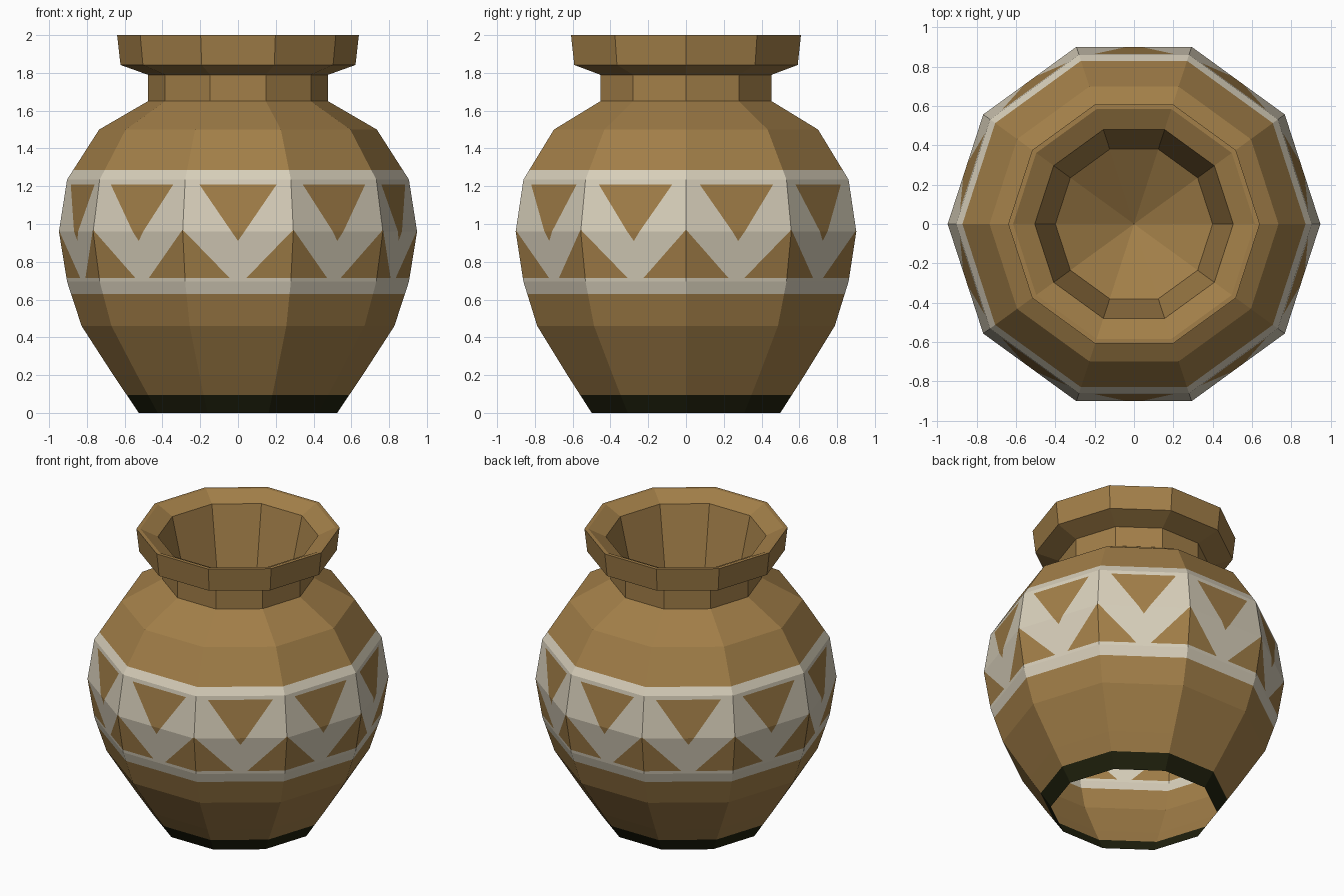
import bpy, bmesh, math
from mathutils import Vector

if "Cube" in bpy.data.objects:
    bpy.data.objects.remove(bpy.data.objects["Cube"])

N = 10
STEP = 2 * math.pi / N


def mat(name, rgb):
    m = bpy.data.materials.new(name)
    m.diffuse_color = (*rgb, 1)
    m.use_nodes = True
    m.node_tree.nodes["Principled BSDF"].inputs["Base Color"].default_value = m.diffuse_color
    return m


clay = mat("brown_clay", (0.36, 0.21, 0.065))
cream = mat("cream_paint", (0.68, 0.62, 0.49))
dark = mat("dark_foot", (0.014, 0.015, 0.004))


def lathe(bm, profile):
    """Ten-sided sweep of (radius, z) points; radius 0 closes to a tip."""
    rings = []
    for r, z in profile:
        if r == 0:
            rings.append([bm.verts.new((0, 0, z))] * N)
        else:
            rings.append([bm.verts.new((r * math.cos(i * STEP), r * math.sin(i * STEP), z))
                          for i in range(N)])
    for a, b in zip(rings, rings[1:]):
        for i in range(N):
            j = (i + 1) % N
            quad = [a[i], a[j], b[j], b[i]]
            bm.faces.new(list(dict.fromkeys(quad)))


def finish(bm, name, mats):
    me = bpy.data.meshes.new(name)
    bm.to_mesh(me)
    bm.free()
    for m in mats:
        me.materials.append(m)
    ob = bpy.data.objects.new(name, me)
    bpy.context.collection.objects.link(ob)
    return ob


def cut(bm, faces, co, no):
    geom = set(faces)
    for f in faces:
        geom.update(f.edges)
        geom.update(f.verts)
    bmesh.ops.bisect_plane(bm, geom=list(geom), plane_co=co, plane_no=no, dist=1e-5)


# Outer body, open underneath
bm = bmesh.new()
lathe(bm, [(0.525, 0), (0.66, 0.2), (0.828, 0.46), (0.905, 0.695), (0.948, 0.96),
           (0.905, 1.235), (0.735, 1.5), (0.477, 1.65), (0.477, 1.79)])

# Horizontal cuts for the foot and painted bands
FOOT, B0, B1, T0, T1 = 0.095, 0.63, 0.715, 1.21, 1.285
for z in (FOOT, B0, B1, T0, T1):
    cut(bm, bm.faces[:], (0, 0, z), (0, 0, 1))


def sector(f):
    c = f.calc_center_median()
    return int((math.atan2(c.y, c.x) % (2 * math.pi)) / STEP)


def in_band(f):
    return B1 < f.calc_center_median().z < T0


# Zigzag cuts: edges of the triangles as (offset, height) lines on each side
UPPER = ((0.0, 0.91), (0.205, T0))
LOWER = ((0.045, B1), (0.293, 0.97))
for s in range(N):
    a = (s + 0.5) * STEP
    out = Vector((math.cos(a), math.sin(a), 0))
    tan = Vector((-math.sin(a), math.cos(a), 0))
    for side in (-1, 1):
        for (t0, z0), (t1, z1) in (UPPER, LOWER):
            p = tan * side * t0 + Vector((0, 0, z0))
            d = tan * side * (t1 - t0) + Vector((0, 0, z1 - z0))
            faces = [f for f in bm.faces if in_band(f) and sector(f) == s]
            cut(bm, faces, p, d.cross(out).normalized())


def height_on(line, t):
    (t0, z0), (t1, z1) = line
    return z0 + (t - t0) * (z1 - z0) / (t1 - t0)


# Colour by height, and by the triangles within the band
for f in bm.faces:
    c = f.calc_center_median()
    a = (sector(f) + 0.5) * STEP
    t = abs(-c.x * math.sin(a) + c.y * math.cos(a))
    if c.z < FOOT:
        f.material_index = 2
    elif B1 < c.z < T0:
        brown = c.z > height_on(UPPER, t) or c.z < height_on(LOWER, t)
        f.material_index = 0 if brown else 1
    elif B0 < c.z < T1:
        f.material_index = 1
finish(bm, "pot_body", [clay, cream, dark])

# Flared rim with its lip
bm = bmesh.new()
lathe(bm, [(0.477, 1.79), (0.622, 1.842), (0.64, 2.0), (0.615, 2.0)])
finish(bm, "rim", [clay])

# Inside of the mouth, closing to a shallow cone
bm = bmesh.new()
lathe(bm, [(0.615, 2.0), (0.505, 1.945), (0.40, 1.5), (0, 1.26)])
finish(bm, "mouth_lining", [clay])
